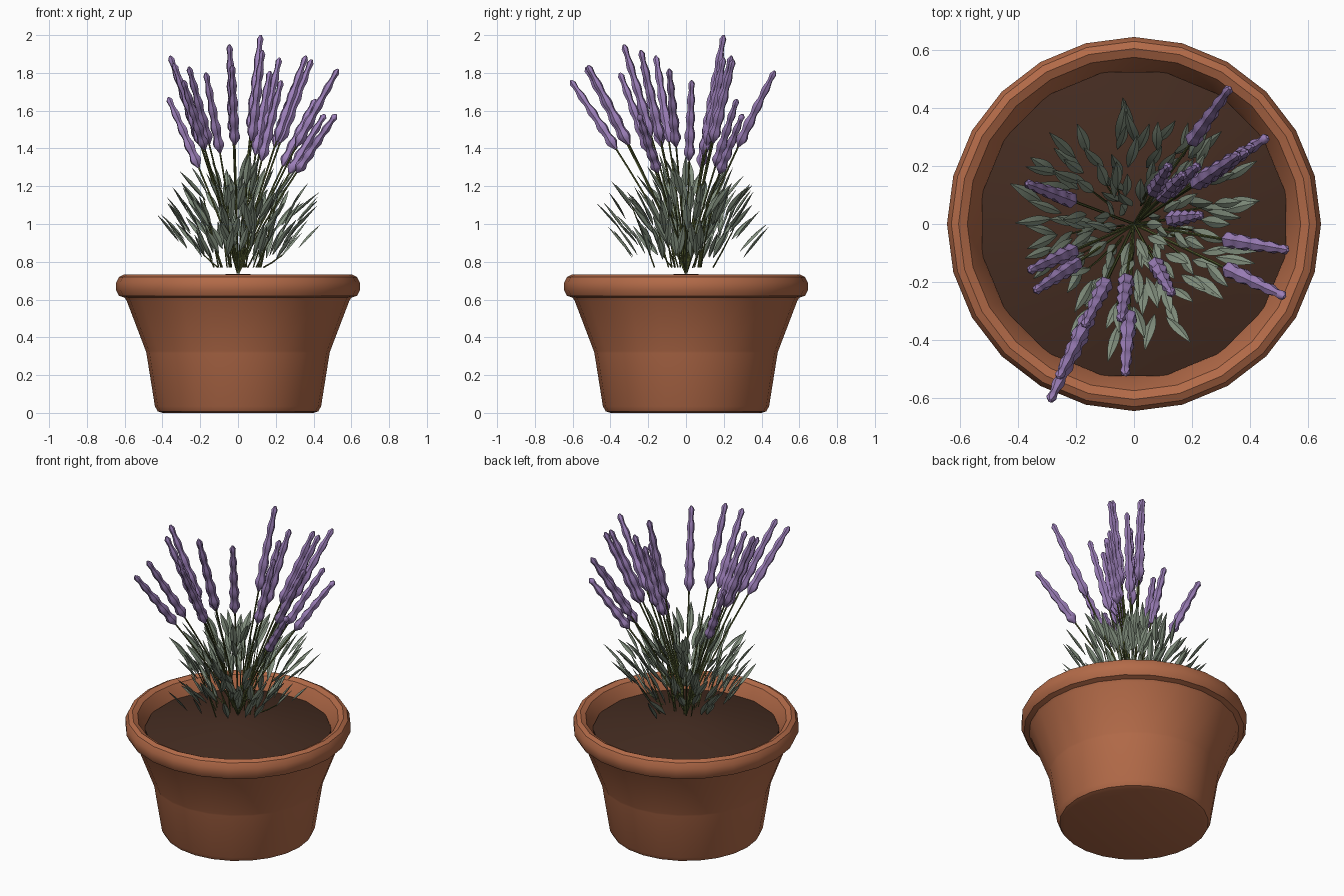
import bpy, bmesh, math, random
from mathutils import Vector

random.seed(11)
cube = bpy.data.objects.get("Cube")
if cube:
    bpy.data.objects.remove(cube, do_unlink=True)


def material(name, rgb):
    m = bpy.data.materials.new(name)
    m.use_nodes = True
    m.diffuse_color = (*rgb, 1)
    m.node_tree.nodes["Principled BSDF"].inputs["Base Color"].default_value = (*rgb, 1)
    return m


terracotta = material("terracotta", (.45, .145, .065))
earth = material("dark earth", (.058, .025, .015))
lavender = material("lavender purple", (.33, .21, .48))
sage = material("sage green", (.23, .285, .215))
olive = material("olive stem", (.09, .11, .03))


def finish(bm, name, mat, angle):
    bmesh.ops.recalc_face_normals(bm, faces=bm.faces)
    mesh = bpy.data.meshes.new(name)
    bm.to_mesh(mesh)
    bm.free()
    mesh.materials.append(mat)
    ob = bpy.data.objects.new(name, mesh)
    bpy.context.collection.objects.link(ob)
    bpy.ops.object.select_all(action='DESELECT')
    ob.select_set(True)
    bpy.context.view_layer.objects.active = ob
    bpy.ops.object.shade_smooth_by_angle(angle=math.radians(angle))


def bridge(bm, rings):
    """Skin a row of vertex rings and cap both ends."""
    n = len(rings[0])
    for a, b in zip(rings, rings[1:]):
        for i in range(n):
            j = (i + 1) % n
            bm.faces.new((a[i], a[j], b[j], b[i]))
    bm.faces.new(rings[0][::-1])
    bm.faces.new(rings[-1])


def lathe(name, profile, sides, mat, offset=0):
    bm = bmesh.new()
    rings = []
    for r, z in profile:
        angles = [math.tau * (i + offset) / sides for i in range(sides)]
        rings.append([bm.verts.new((r * math.cos(a), r * math.sin(a), z)) for a in angles])
    bridge(bm, rings)
    finish(bm, name, mat, 35)


def tube(bm, path, radii, sides, flatness=1, hint=Vector((0.3, 0.9, 0.1))):
    """Sweep a round or flattened section along a path."""
    rings = []
    for k, (p, r) in enumerate(zip(path, radii)):
        tangent = path[min(k + 1, len(path) - 1)] - path[max(k - 1, 0)]
        side = tangent.cross(hint).normalized()
        up = side.cross(tangent).normalized()
        ring = []
        for i in range(sides):
            a = math.tau * i / sides
            ring.append(bm.verts.new(p + side * r * math.cos(a) + up * r * flatness * math.sin(a)))
        rings.append(ring)
    bridge(bm, rings)


# Pot: flared wall, rolled rim and sloping inner lip
lathe("pot", [(.40, 0), (.425, .008), (.44, .035), (.485, .317), (.488, .327), (.59, .595),
              (.60, .61), (.63, .62), (.645, .65), (.645, .69), (.63, .72), (.605, .732),
              (.575, .718), (.535, .645), (.525, .6)], 24, terracotta)

# Soil: low mound peaking just above the rim
lathe("soil", [(.535, .6), (.535, .645), (.4, .68), (.2, .718), (.06, .735)], 16, earth, .5)

# Flower stalks: tip positions, each bending out from the top of the mound
tips = [(.33, .47, 1.81), (.46, .3, 1.58), (.41, .27, 1.66), (.53, -.09, 1.82),
        (.52, -.25, 1.58), (.12, .2, 2), (.23, .03, 1.76), (.13, -.24, 1.92),
        (-.03, -.52, 1.84), (-.045, -.33, 1.95), (-.37, .14, 1.67), (-.36, -.16, 1.89),
        (-.34, -.23, 1.85), (-.26, -.53, 1.83), (-.29, -.61, 1.76), (-.17, -.35, 1.8),
        (.36, .24, 1.89), (.39, .25, 1.87), (.22, .2, 1.88), (.17, .17, 1.81)]
ROOT = Vector((0, 0, .73))


def stalk(tip, t):
    bend = t ** 1.15
    return Vector((tip[0] * bend, tip[1] * bend, ROOT.z + (tip[2] - ROOT.z) * t))


stems, spikes = bmesh.new(), bmesh.new()
STEPS = 24
for tip in tips:
    length = .37 + .36 * (tip[2] - 1.58)
    start = 1 - length / (Vector(tip) - ROOT).length
    tube(stems, [stalk(tip, start * k / 6 + .01) for k in range(7)], [.005] * 7, 5)
    path, radii = [], []
    for k in range(STEPS + 1):
        s = k / STEPS
        path.append(stalk(tip, start + (1 - start) * s))
        lumps = .84 + .16 * math.sin(math.tau * s * 4.5 - 1)
        radii.append(lumps * (.035 - .017 * s) * min(1, .3 + s * 7))
    radii[-1] = .006
    tube(spikes, path, radii, 6)
finish(stems, "flower_stems", olive, 60)
finish(spikes, "flower_spikes", lavender, 50)

# Foliage: slender lens-shaped leaves fanning outwards, some on short stems
leaves, shoots = bmesh.new(), bmesh.new()
COUNT = 140
for i in range(COUNT):
    azimuth = i * 2.39996 + random.uniform(-.35, .35)
    radial = Vector((math.cos(azimuth), math.sin(azimuth), 0))
    side = Vector((-radial.y, radial.x, 0))
    spread = (i + .5) / COUNT
    reach = .04 + .27 * spread ** .8 + random.uniform(-.03, .07) * spread
    low = .79 + .03 * spread
    high = 1.22 - .16 * spread
    base = radial * reach + Vector((0, 0, random.uniform(low, high)))
    lean = .2 + .55 * spread + random.uniform(-.15, .2)
    heading = (radial * lean + side * random.uniform(-.4, .4) + Vector((0, 0, 1))).normalized()
    length = random.uniform(.13, .2)
    width = random.uniform(.017, .022)
    path = [base + heading * length * k / 6 + radial * .02 * (k / 6) ** 2 for k in range(7)]
    tube(leaves, path, [width * w for w in (.1, .55, .9, 1, .85, .5, .06)], 4, .35, radial)
    if i % 4 == 0 and spread < .7:
        root = radial * reach * .6 + Vector((0, 0, .77))
        tube(shoots, [root, (root + base) / 2, base + heading * .02], [.004, .004, .003], 4)
finish(leaves, "leaves", sage, 20)
finish(shoots, "leaf_stems", olive, 60)
